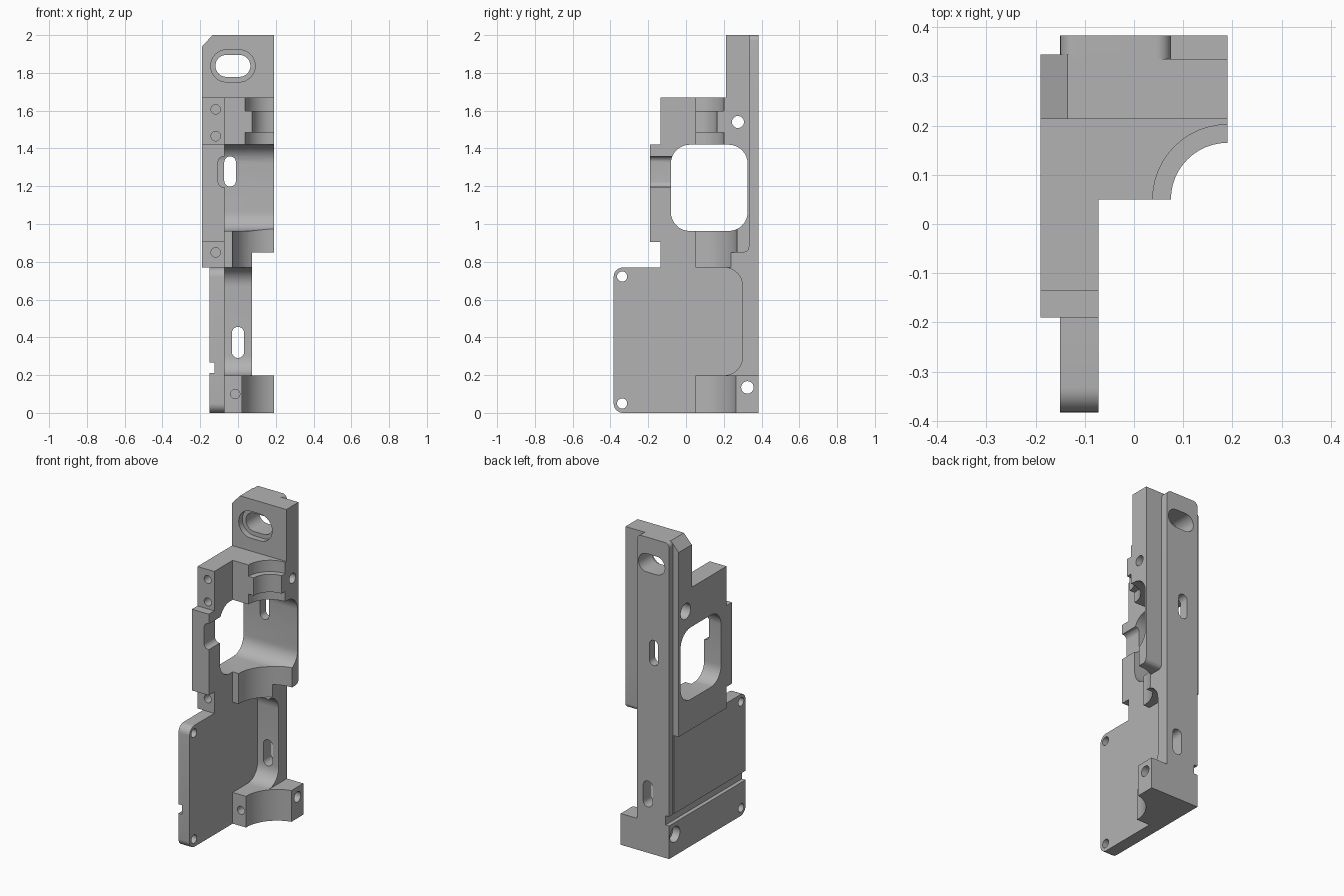
import bpy, bmesh, math
from mathutils import Vector

if "Cube" in bpy.data.objects:
    bpy.data.objects.remove(bpy.data.objects["Cube"], do_unlink=True)

grey = bpy.data.materials.new("machined grey")
grey.use_nodes = True
COLOUR = (0.45, 0.45, 0.45, 1)
grey.diffuse_color = COLOUR
grey.node_tree.nodes["Principled BSDF"].inputs["Base Color"].default_value = COLOUR


def rounded(u0, v0, u1, v1, r=0.0, seg=8):
    """Outline of a rectangle with rounded corners."""
    if r == 0:
        return [(u0, v0), (u1, v0), (u1, v1), (u0, v1)]
    pts = []
    corners = [(u1 - r, v1 - r), (u0 + r, v1 - r), (u0 + r, v0 + r), (u1 - r, v0 + r)]
    for q, (cu, cv) in enumerate(corners):
        for i in range(seg + 1):
            a = math.pi / 2 * (q + i / seg)
            pts.append((cu + r * math.cos(a), cv + r * math.sin(a)))
    return pts


def circle(u, v, r, n=48):
    return [(u + r * math.cos(math.tau * i / n), v + r * math.sin(math.tau * i / n)) for i in range(n)]


def slot(u, v, w, h):
    return rounded(u - w / 2, v - h / 2, u + w / 2, v + h / 2, min(w, h) * 0.495)


def prism(name, axis, outline, lo, hi):
    """Extrude an outline along x (y,z), y (x,z) or z (x,y)."""
    place = {"x": lambda u, v, t: (t, u, v),
             "y": lambda u, v, t: (u, t, v),
             "z": lambda u, v, t: (u, v, t)}[axis]
    bm = bmesh.new()
    face = bm.faces.new([bm.verts.new(place(u, v, lo)) for u, v in outline])
    grown = bmesh.ops.extrude_face_region(bm, geom=[face])["geom"]
    shift = Vector(place(0, 0, hi - lo))
    bmesh.ops.translate(bm, vec=shift, verts=[g for g in grown if isinstance(g, bmesh.types.BMVert)])
    bmesh.ops.recalc_face_normals(bm, faces=bm.faces)
    mesh = bpy.data.meshes.new(name)
    bm.to_mesh(mesh)
    bm.free()
    mesh.materials.append(grey)
    ob = bpy.data.objects.new(name, mesh)
    bpy.context.collection.objects.link(ob)
    return ob


def box(name, x, y, z):
    return prism(name, "z", rounded(x[0], y[0], x[1], y[1]), *z)


def combine(target, other, operation):
    mod = target.modifiers.new("join", "BOOLEAN")
    mod.operation, mod.solver, mod.object = operation, "EXACT", other
    bpy.context.view_layer.objects.active = target
    bpy.ops.object.modifier_apply(modifier=mod.name)
    bpy.data.objects.remove(other, do_unlink=True)


# Outer limits
L, R, BACK = -0.19, 0.19, 0.383
PLATE, INNER, STRIP = -0.15, -0.072, 0.075
BORE_Y = 0.05

# Solid parts
frame = prism("bracket_frame", "x", rounded(-BACK, 0, 0.3, 0.77, 0.05), PLATE, INNER)
solids = [
    box("plate_rear", (PLATE, INNER), (-0.2, BACK), (0, 0.77)),
    prism("rear_strip", "y", rounded(PLATE, -0.1, STRIP, 2, 0.03), 0.25, BACK),
    box("pocket_corner_fill", (PLATE, STRIP), (0.15, 0.32), (0.1, 0.8)),
    box("side_wall", (L, INNER), (-0.135, 0.345), (0.77, 1.67)),
    box("side_wall_pad", (L, INNER), (-0.19, 0), (0.905, 1.42)),
    box("middle_block", (-0.1, STRIP), (BORE_Y, 0.36), (0.77, 1.1)),
    prism("middle_block_side", "x", rounded(0.2, 0.85, 0.335, 1.2, 0.03), 0.06, R),
    box("upper_block", (-0.1, R), (BORE_Y, 0.335), (1.1, 1.67)),
    prism("top_post", "y", [(L, 1.6), (R, 1.6), (R, 2), (-0.135, 2), (L, 1.94)], 0.213, 0.335),
    prism("top_post_edge", "y", [(L, 1.6), (-0.1, 1.6), (-0.1, 2), (-0.135, 2), (L, 1.94)], 0.3, 0.345),
    box("bottom_block", (PLATE, R), (BORE_Y, BACK), (0, 0.198)),
]
for part in solids:
    combine(frame, part, "UNION")

# Pockets, bores and channels
cuts = [
    box("base_trim", (-1, 1), (-1, 1), (-0.3, 0)),
    prism("lower_pocket", "x", rounded(-0.7, 0.198, 0.3, 0.77, 0.1), INNER, 1),
    prism("window", "x", rounded(-0.08, 0.963, 0.326, 1.42, 0.1), -1, 1),
    prism("middle_bore", "z", circle(R, BORE_Y, 0.22), 0.77, 1.05),
    prism("bottom_bore", "z", circle(0.24, BORE_Y, 0.22), -0.1, 0.205),
    prism("upper_bore", "z", circle(R, BORE_Y, 0.115), 1.3, 1.75),
    prism("upper_bore_low", "z", circle(R, BORE_Y, 0.152), 1.3, 1.485),
    prism("upper_bore_high", "z", circle(R, BORE_Y, 0.152), 1.598, 1.75),
    prism("side_notch", "y", rounded(-0.105, 1.195, 0.1, 1.358, 0.03), -0.4, 0),
    box("plate_channel", (-0.3, -0.125), (-1, 1), (0.21, 0.268)),
    box("plate_groove", (-0.3, -0.135), (0.333, 0.345), (0.26, 0.77)),
    prism("top_slot", "y", slot(-0.027, 1.837, 0.185, 0.116), 0, 1),
    prism("top_slot_recess", "y", slot(-0.027, 1.837, 0.235, 0.17), 0, 0.25),
    prism("upper_slot", "y", slot(-0.042, 1.278, 0.062, 0.16), 0.2, 1),
    prism("lower_slot", "y", slot(0, 0.373, 0.064, 0.165), 0.2, 1),
    prism("bottom_screw", "y", circle(-0.015, 0.1, 0.025, 24), 0, 0.17),
]
# Screw holes in the front of the side wall
for z in (0.85, 1.465, 1.607):
    cuts.append(prism("wall_screw", "y", circle(-0.118, z, 0.025, 24), -0.3, -0.04))
# Cross holes, two of them counterbored from the outer side
for y, z, r in ((-0.338, 0.722, 0.027), (-0.338, 0.05, 0.027), (0.325, 0.135, 0.033), (0.275, 1.54, 0.032)):
    cuts.append(prism("cross_hole", "x", circle(y, z, r, 24), -1, 1))
for y, z, x in ((0.325, 0.135, -0.1), (0.275, 1.54, -0.13)):
    cuts.append(prism("counterbore", "x", circle(y, z, 0.05, 24), -1, x))
for cutter in cuts:
    combine(frame, cutter, "DIFFERENCE")

# Smooth the rounded walls and keep machined edges sharp
bpy.ops.object.select_all(action="DESELECT")
frame.select_set(True)
bpy.context.view_layer.objects.active = frame
bpy.ops.object.shade_smooth_by_angle(angle=math.radians(25))
